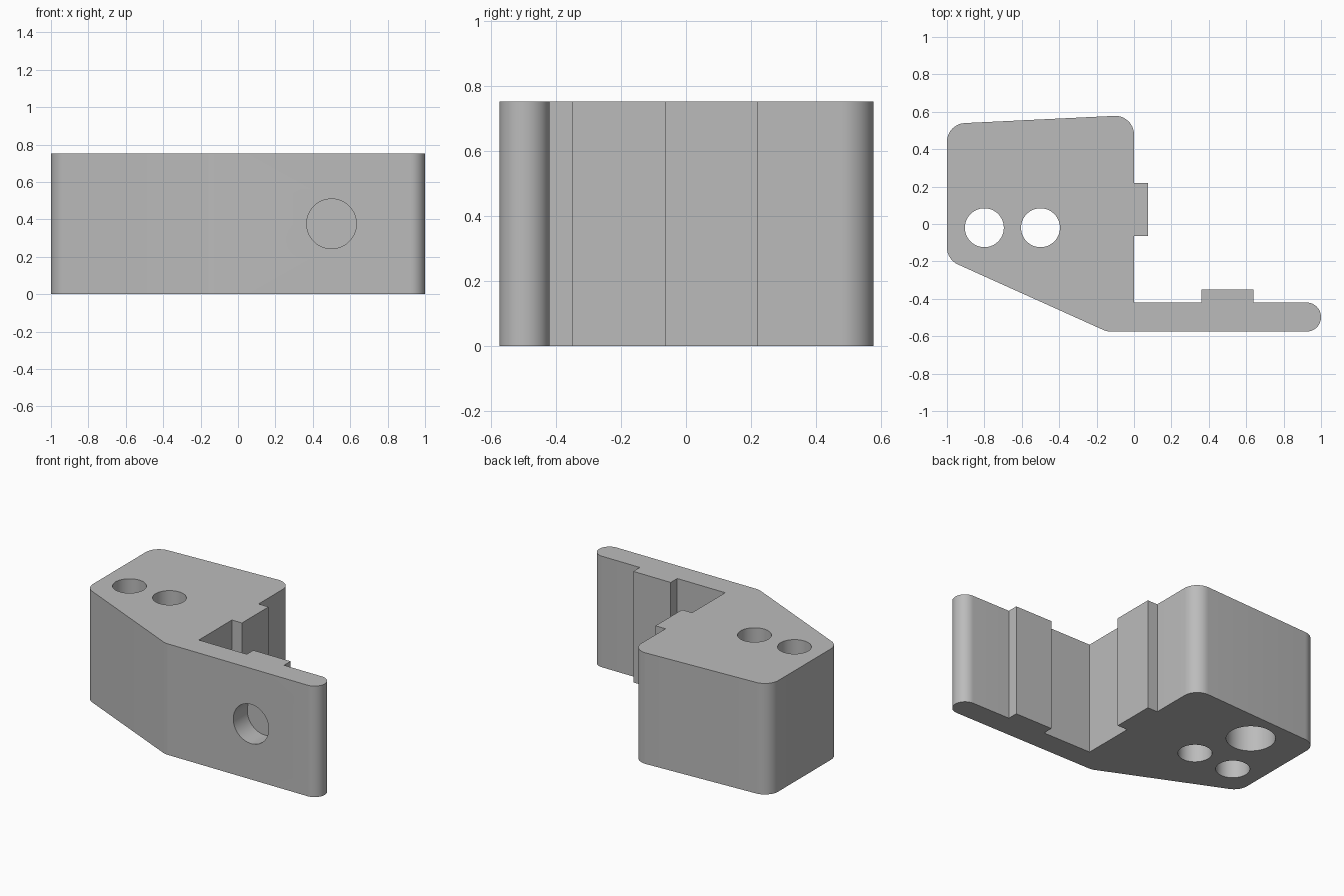
import bpy, bmesh, math
from mathutils import Vector

if "Cube" in bpy.data.objects:
    bpy.data.objects.remove(bpy.data.objects["Cube"])

HEIGHT = 0.753
grey = bpy.data.materials.new("mid grey")
grey.use_nodes = True
grey.diffuse_color = (0.5, 0.5, 0.5, 1)
grey.node_tree.nodes["Principled BSDF"].inputs["Base Color"].default_value = (0.5, 0.5, 0.5, 1)


def rounded_outline(corners, steps=12):
    """Replace each (x, y, radius) corner with a tangent arc."""
    points = []
    for i, (x, y, radius) in enumerate(corners):
        p = Vector((x, y))
        if not radius:
            points.append(p)
            continue
        a = (Vector(corners[i - 1][:2]) - p).normalized()
        b = (Vector(corners[(i + 1) % len(corners)][:2]) - p).normalized()
        half = a.angle(b) / 2
        centre = p + (a + b).normalized() * radius / math.sin(half)
        start = p + a * radius / math.tan(half) - centre
        end = p + b * radius / math.tan(half) - centre
        sweep = start.angle_signed(end)
        for k in range(steps + 1):
            t = -sweep * k / steps
            points.append(centre + Vector((start.x * math.cos(t) - start.y * math.sin(t),
                                           start.x * math.sin(t) + start.y * math.cos(t))))
    return points


def extrude_outline(name, points, height):
    bm = bmesh.new()
    face = bm.faces.new([bm.verts.new((p.x, p.y, 0)) for p in points])
    top = bmesh.ops.extrude_face_region(bm, geom=[face])["geom"]
    bmesh.ops.translate(bm, verts=[v for v in top if isinstance(v, bmesh.types.BMVert)],
                        vec=(0, 0, height))
    bmesh.ops.recalc_face_normals(bm, faces=bm.faces)
    mesh = bpy.data.meshes.new(name)
    bm.to_mesh(mesh)
    bm.free()
    obj = bpy.data.objects.new(name, mesh)
    bpy.context.collection.objects.link(obj)
    mesh.materials.append(grey)
    return obj


def drill(body, name, radius, depth, location, rotation=(0, 0, 0)):
    bpy.ops.mesh.primitive_cylinder_add(vertices=64, radius=radius, depth=depth,
                                        location=location, rotation=rotation)
    cutter = bpy.context.object
    cutter.name = name
    cutter.data.materials.append(grey)
    cutter.hide_render = True
    cutter.hide_set(True)
    mod = body.modifiers.new(name, "BOOLEAN")
    mod.operation = "DIFFERENCE"
    mod.solver = "EXACT"
    mod.object = cutter
    bpy.context.view_layer.objects.active = body
    bpy.ops.object.modifier_apply(modifier=name)
    bpy.data.objects.remove(cutter)


# Block, arm and the two raised pads share one outline
outline = [
    (-1, 0.535, 0.1), (-1, -0.19, 0.1), (-0.145, -0.575, 0.1),
    (1, -0.575, 0.077), (1, -0.42, 0.077),
    (0.64, -0.42, 0), (0.64, -0.35, 0), (0.36, -0.35, 0), (0.36, -0.42, 0),
    (0, -0.42, 0), (0, -0.065, 0), (0.075, -0.065, 0), (0.075, 0.22, 0), (0, 0.22, 0),
    (0, 0.583, 0.1),
]
bracket = extrude_outline("angle_bracket", rounded_outline(outline), HEIGHT)

# Two vertical through holes
for n, x in enumerate((-0.8, -0.5)):
    drill(bracket, f"through_hole_{n}", 0.104, 2, (x, -0.02, HEIGHT / 2))

# Blind pocket in the underside, and shallow pocket in the arm's front face
drill(bracket, "underside_pocket", 0.15, 1, (-0.645, 0.335, 0))
drill(bracket, "arm_pocket", 0.133, 0.3, (0.5, -0.575, HEIGHT / 2), (math.pi / 2, 0, 0))

# Smooth the rounded corners and hole walls, keep edges sharp
bpy.ops.object.select_all(action="DESELECT")
bracket.select_set(True)
bpy.context.view_layer.objects.active = bracket
bpy.ops.object.shade_smooth_by_angle(angle=math.radians(20))
